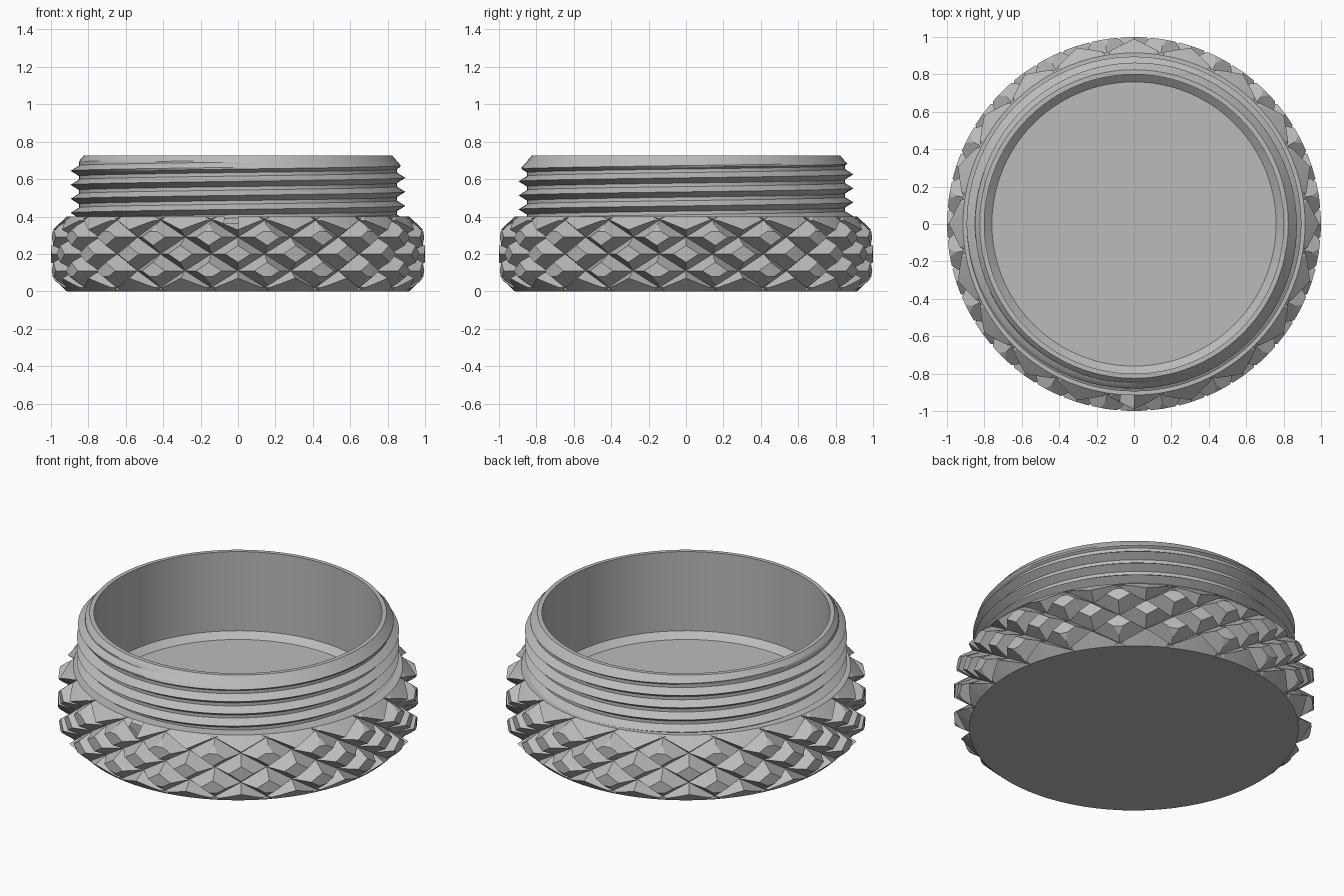
import bpy, bmesh
from math import cos, sin, pi, radians

cube = bpy.data.objects.get("Cube")
if cube:
    bpy.data.objects.remove(cube, do_unlink=True)

grey = bpy.data.materials.new("plain grey")
grey.use_nodes = True
COLOUR = (0.5, 0.5, 0.5, 1)
grey.diffuse_color = COLOUR
grey.node_tree.nodes["Principled BSDF"].inputs["Base Color"].default_value = COLOUR


def finish(name, bm):
    bmesh.ops.remove_doubles(bm, verts=bm.verts, dist=0.0001)
    bmesh.ops.dissolve_degenerate(bm, edges=bm.edges, dist=0.0001)
    bmesh.ops.recalc_face_normals(bm, faces=bm.faces)
    mesh = bpy.data.meshes.new(name)
    bm.to_mesh(mesh)
    bm.free()
    mesh.materials.append(grey)
    ob = bpy.data.objects.new(name, mesh)
    bpy.context.collection.objects.link(ob)
    return ob


def activate(ob):
    bpy.ops.object.select_all(action='DESELECT')
    ob.select_set(True)
    bpy.context.view_layer.objects.active = ob


def smooth(ob, degrees):
    activate(ob)
    bpy.ops.object.shade_smooth_by_angle(angle=radians(degrees))


def polar(r, a, z):
    return (r * cos(a), r * sin(a), z)


def lathe(name, profile, sides):
    """Closed solid turned from (radius, height) pairs, capped at both ends."""
    bm = bmesh.new()
    rings = [[bm.verts.new(polar(r, 2 * pi * i / sides, z)) for i in range(sides)]
             for r, z in profile]
    for low, high in zip(rings, rings[1:]):
        for i in range(sides):
            n = (i + 1) % sides
            bm.faces.new((low[i], low[n], high[n], high[i]))
    bm.faces.new(rings[0][::-1])
    bm.faces.new(rings[-1])
    return finish(name, bm)


def cut(ob, tool, operation):
    mod = ob.modifiers.new("cut", 'BOOLEAN')
    mod.operation = operation
    mod.solver = 'EXACT'
    mod.object = tool
    activate(ob)
    bpy.ops.object.modifier_apply(modifier=mod.name)
    bpy.data.objects.remove(tool, do_unlink=True)


# Knurled base: alternating peaks and valleys, folded along the valley lines
VALLEY, PEAK, COLS, STEP = 0.915, 1.085, 40, 0.09
bm = bmesh.new()
rows = range(-3, 4)
grid = [[bm.verts.new(polar(VALLEY if (i + j) % 2 else PEAK, 2 * pi * i / COLS, 0.2 + j * STEP))
         for i in range(COLS)] for j in rows]
for j, (low, high) in enumerate(zip(grid, grid[1:])):
    for i in range(COLS):
        n = (i + 1) % COLS
        a, b, c, d = low[i], low[n], high[n], high[i]
        if (i + j + rows[0]) % 2 == 0:      # a and c are peaks
            bm.faces.new((a, b, d))
            bm.faces.new((b, c, d))
        else:                               # b and d are peaks
            bm.faces.new((a, b, c))
            bm.faces.new((a, c, d))
for ring, z in ((grid[0], 0.2 + rows[0] * STEP), (grid[-1], 0.2 + rows[-1] * STEP)):
    hub = bm.verts.new((0, 0, z))
    for i in range(COLS):
        bm.faces.new((ring[i], ring[(i + 1) % COLS], hub))
base = finish("knurled_base", bm)

# Trim the knurling to a chamfered drum, then hollow it
drum = lathe("drum_trim", [(0.915, 0), (1, 0.08), (1, 0.32), (0.915, 0.4)], 80)
cut(base, drum, 'INTERSECT')
cavity = lathe("cavity", [(0.76, 0.205), (0.8, 0.24), (0.8, 0.6)], 96)
cut(base, cavity, 'DIFFERENCE')
smooth(base, 8)

# Threaded neck: one helical ridge, trimmed by the lead-in cone at the rim
PITCH, CUTS, SIDES, TOP = 0.075, 8, 96, 0.725
ROOT, CREST, RIM, BORE = 0.85, 0.895, 0.825, 0.8
bm = bmesh.new()
columns = []
for i in range(SIDES + 1):
    a = 2 * pi * i / SIDES
    start = 0.607 - 4 * PITCH + PITCH * i / SIDES
    column = []
    for k in range(CUTS * 6):
        z = min(start + PITCH * k / CUTS, TOP)
        u = abs((k / CUTS + 0.5) % 1 - 0.5)
        r = max(ROOT, CREST - 0.12 * u)
        column.append(polar(min(r, RIM + 0.87 * (TOP - z)), a, z))
    column += [polar(BORE, a, TOP), polar(BORE, a, 0.4)]
    columns.append([bm.verts.new(p) for p in column])
for left, right in zip(columns, columns[1:]):
    for k in range(len(left) - 1):
        bm.faces.new((left[k], right[k], right[k + 1], left[k + 1]))
neck = finish("threaded_neck", bm)
smooth(neck, 25)
